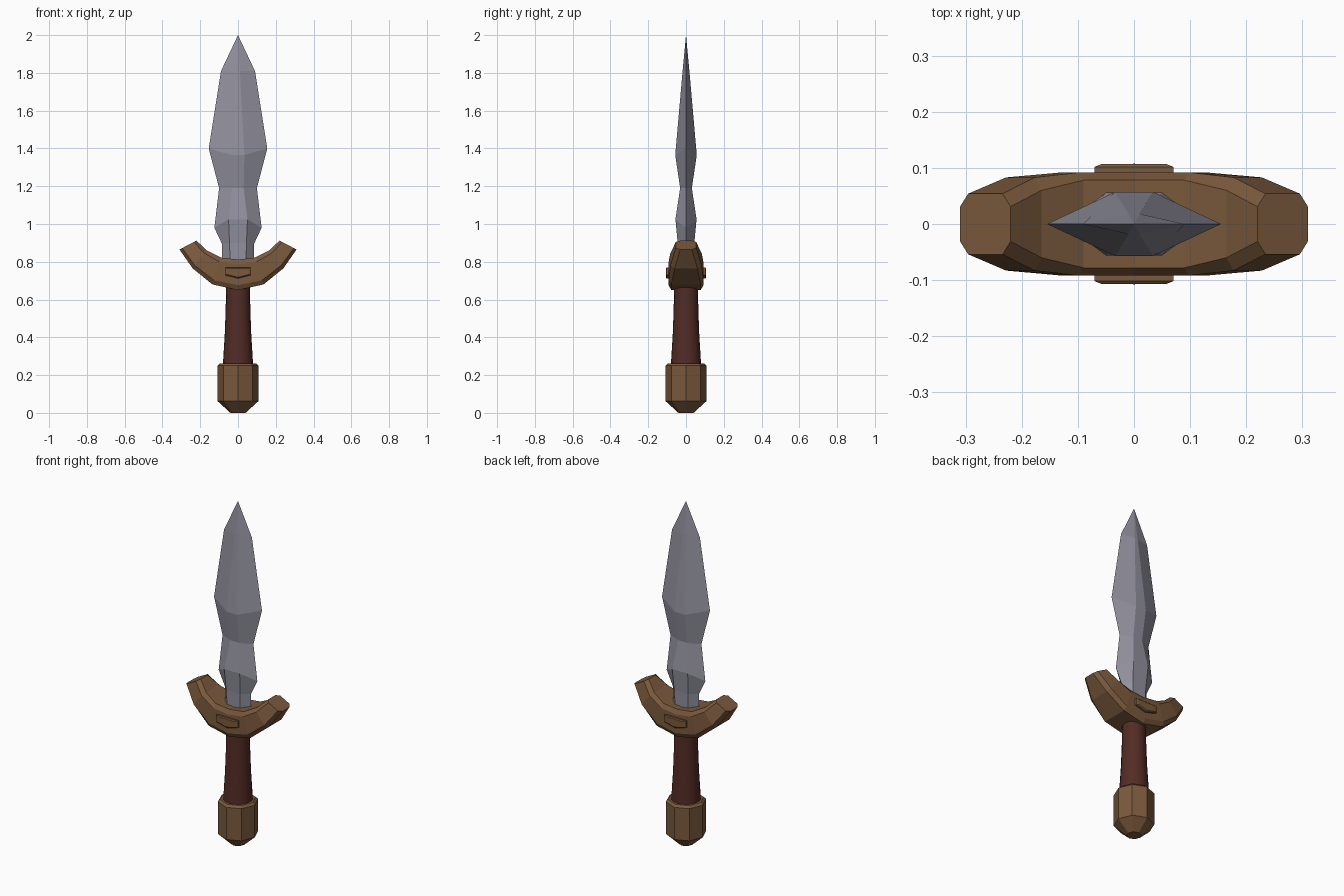
import bpy, bmesh, math

if "Cube" in bpy.data.objects:
    bpy.data.objects.remove(bpy.data.objects["Cube"])


def material(name, col):
    m = bpy.data.materials.new(name)
    m.diffuse_color = (*col, 1)
    m.use_nodes = True
    m.node_tree.nodes["Principled BSDF"].inputs["Base Color"].default_value = m.diffuse_color
    return m


STEEL = material("grey steel", (0.29, 0.285, 0.345))
BRONZE = material("brown bronze", (0.195, 0.100, 0.045))
LEATHER = material("dark red leather", (0.085, 0.025, 0.018))


def loft(name, rings, mat, smooth=None):
    """Skin a list of equal-length point rings and cap both ends."""
    bm = bmesh.new()
    vs = [[bm.verts.new(p) for p in r] for r in rings]
    n = len(rings[0])
    for a, b in zip(vs, vs[1:]):
        for i in range(n):
            j = (i + 1) % n
            bm.faces.new((a[i], a[j], b[j], b[i]))
    bm.faces.new(vs[0][::-1])
    bm.faces.new(vs[-1])
    bmesh.ops.remove_doubles(bm, verts=bm.verts, dist=1e-5)
    bmesh.ops.recalc_face_normals(bm, faces=bm.faces)
    me = bpy.data.meshes.new(name)
    bm.to_mesh(me)
    bm.free()
    me.materials.append(mat)
    ob = bpy.data.objects.new(name, me)
    bpy.context.collection.objects.link(ob)
    if smooth:
        bpy.ops.object.select_all(action='DESELECT')
        ob.select_set(True)
        bpy.context.view_layer.objects.active = ob
        bpy.ops.object.shade_smooth_by_angle(angle=math.radians(smooth))
    return ob


def lathe(name, profile, sides, mat, smooth=None):
    return loft(name, [[(r * math.cos(math.tau * i / sides), r * math.sin(math.tau * i / sides), z)
                        for i in range(sides)] for r, z in profile], mat, smooth)


# pommel and grip
lathe("pommel", [(0.04, 0), (0.108, 0.062), (0.108, 0.25), (0.095, 0.262)], 8, BRONZE)
lathe("grip", [(0.08, 0.24), (0.079, 0.27), (0.07, 0.42), (0.065, 0.56), (0.064, 0.68)],
      16, LEATHER, 40)

# blade: edge half-width, edge z, ridge half-width, ridge z, half-thickness
blade = [(0.085, 0.76, 0.04, 0.76, 0.04), (0.085, 0.895, 0.045, 0.90, 0.044),
         (0.125, 0.98, 0.05, 1.025, 0.056), (0.10, 1.19, 0.03, 1.19, 0.031),
         (0.155, 1.40, 0.034, 1.365, 0.057), (0.09, 1.81, 0.010, 1.81, 0.018),
         (0, 2.0, 0, 2.0, 0)]
loft("blade", [[(w, 0, ze), (c, t, zr), (-c, t, zr), (-w, 0, ze), (-c, -t, zr), (c, -t, zr)]
               for w, ze, c, zr, t in blade], STEEL)

# crescent guard: inner (x, z), outer (x, z), rim half-depth, belly half-depth
half = [((0, 0.812), (0, 0.65), 0.078, 0.092), ((0.09, 0.822), (0.135, 0.68), 0.078, 0.092),
        ((0.165, 0.86), (0.24, 0.765), 0.060, 0.083), ((0.22, 0.912), (0.31, 0.865), 0.031, 0.054)]


def guard_ring(station, side):
    (xi, zi), (xo, zo), rim, belly = station
    section = [(0, rim), (0.16, belly), (0.84, belly), (1, rim)]
    section += [(f, -y) for f, y in reversed(section)]
    return [(side * (xi + (xo - xi) * f), y, zi + (zo - zi) * f) for f, y in section]


loft("guard", [guard_ring(s, -1) for s in reversed(half[1:])] + [guard_ring(s, 1) for s in half],
     BRONZE)

# raised badge with sloped rim on both faces of the guard
badge = [(-0.07, 0.77), (0.07, 0.77), (0.07, 0.73), (0, 0.712), (-0.07, 0.73)]
for label, side in (("front", -1), ("back", 1)):
    loft(label + "_badge", [[(x * k, side * y, 0.745 + (z - 0.745) * k) for x, z in badge]
                            for y, k in ((0.085, 1), (0.102, 1), (0.107, 0.82))], BRONZE)
